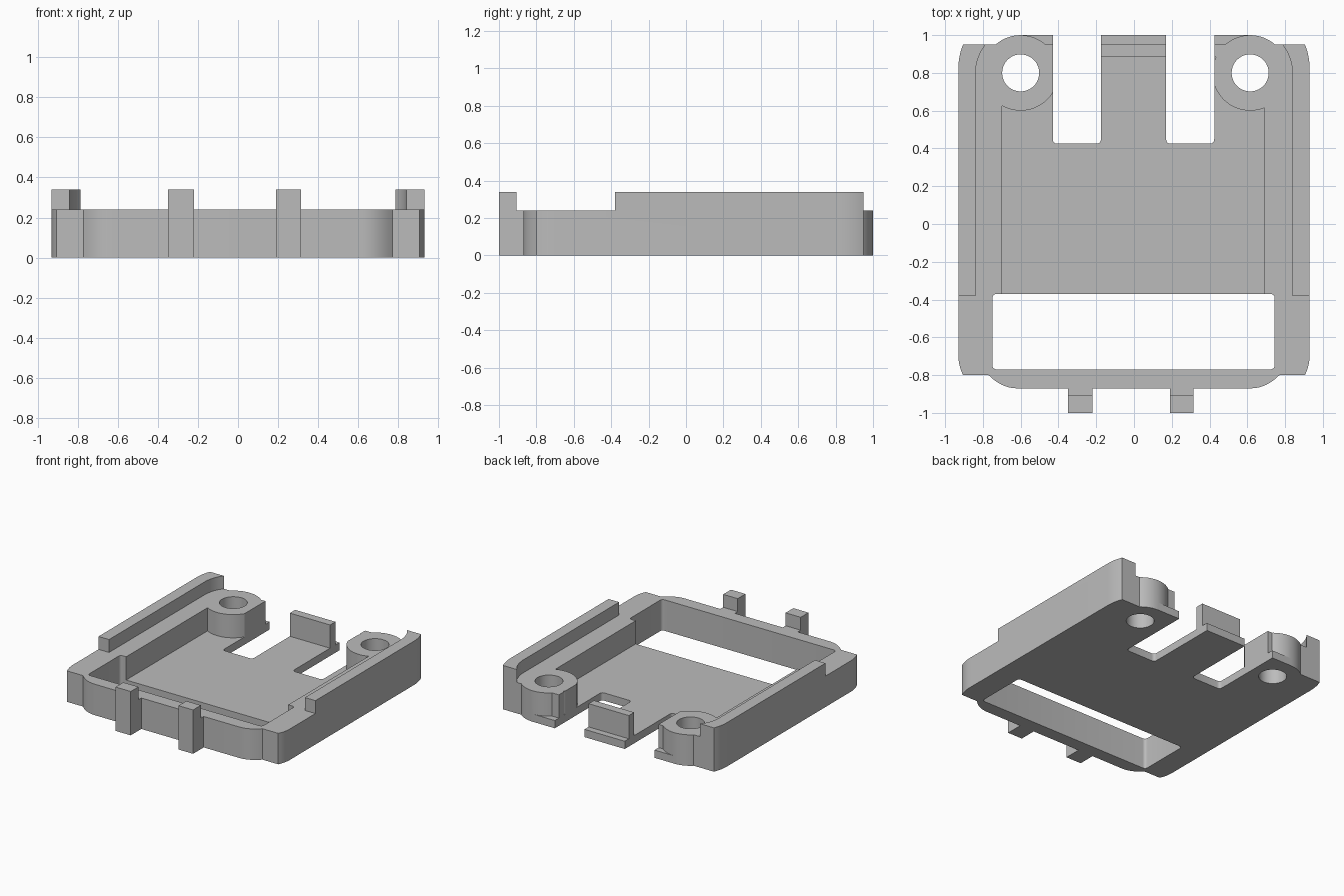
import bpy, bmesh, math
from mathutils import Vector

if "Cube" in bpy.data.objects:
    bpy.data.objects.remove(bpy.data.objects["Cube"])

grey = bpy.data.materials.new("plain grey")
grey.use_nodes = True
grey.diffuse_color = (0.5, 0.5, 0.5, 1)
grey.node_tree.nodes["Principled BSDF"].inputs["Base Color"].default_value = (0.5, 0.5, 0.5, 1)

FLOOR, RIM, TOP = 0.06, 0.24, 0.34


def prism(name, pts, lo, hi, along_x=False):
    """Extrude a closed outline from lo to hi, along z or along x."""
    bm = bmesh.new()
    place = (lambda p, h: Vector((h, p[0], p[1]))) if along_x else (lambda p, h: Vector((p[0], p[1], h)))
    face = bm.faces.new([bm.verts.new(place(p, lo)) for p in pts])
    geom = bmesh.ops.extrude_face_region(bm, geom=[face])["geom"]
    shift = place((0, 0), hi - lo)
    bmesh.ops.translate(bm, vec=shift, verts=[v for v in geom if isinstance(v, bmesh.types.BMVert)])
    bmesh.ops.recalc_face_normals(bm, faces=bm.faces)
    mesh = bpy.data.meshes.new(name)
    bm.to_mesh(mesh)
    bm.free()
    mesh.materials.append(grey)
    ob = bpy.data.objects.new(name, mesh)
    bpy.context.collection.objects.link(ob)
    return ob


def bend(a, c, b, n=8):
    """Curve from a to b pulled towards c."""
    a, b, c = Vector(a), Vector(b), Vector(c)
    return [a * (1 - t) ** 2 + c * 2 * t * (1 - t) + b * t * t for t in (i / n for i in range(n + 1))]


def mirrored(half):
    return half + [(-p[0], p[1]) for p in reversed(half)]


def circle(x, y, r, n=48):
    return [(x + r * math.cos(math.tau * i / n), y + r * math.sin(math.tau * i / n)) for i in range(n)]


def rect(x0, x1, y0, y1, r=0):
    if not r:
        return [(x0, y0), (x1, y0), (x1, y1), (x0, y1)]
    return (bend((x0, y0 + r), (x0, y0), (x0 + r, y0), 4) + bend((x1 - r, y0), (x1, y0), (x1, y0 + r), 4)
            + bend((x1, y1 - r), (x1, y1), (x1 - r, y1), 4) + bend((x0 + r, y1), (x0, y1), (x0, y1 - r), 4))


def combine(target, tool, operation):
    mod = target.modifiers.new(operation, 'BOOLEAN')
    mod.operation, mod.solver, mod.object = operation, 'EXACT', tool
    bpy.context.view_layer.objects.active = target
    bpy.ops.object.modifier_apply(modifier=mod.name)
    bpy.data.objects.remove(tool)


def finish(ob):
    bpy.ops.object.select_all(action='DESELECT')
    ob.select_set(True)
    bpy.context.view_layer.objects.active = ob
    bpy.ops.object.shade_smooth_by_angle(angle=math.radians(30))


# Tray block with bowed front and rounded side ends
outline = (bend((0.62, -0.87), (0.70, -0.87), (0.77, -0.80))
           + bend((0.905, -0.80), (0.93, -0.75), (0.93, -0.69))
           + bend((0.93, 0.82), (0.93, 0.89), (0.905, 0.95)))
tray = prism("tray", mirrored(outline), 0, TOP)

# Lower the rim everywhere except the two raised side lips
rim_cut = ([(1.1, -1.1), (1.1, -0.38), (0.84, -0.38)]
           + bend((0.84, 0.80), (0.835, 0.89), (0.785, 0.95)) + [(0.76, 1.1)])
combine(tray, prism("rim_cutter", mirrored(rim_cut), RIM, 0.5), 'DIFFERENCE')

# Inner pocket above the floor, and the long front opening
combine(tray, prism("pocket_cutter", rect(-0.70, 0.69, -0.5, 0.885), FLOOR, 0.5), 'DIFFERENCE')
combine(tray, prism("opening_cutter", rect(-0.75, 0.745, -0.77, -0.37, 0.025), -0.1, 0.5), 'DIFFERENCE')

# Back floor ledge and screw bosses
combine(tray, prism("ledge", rect(-0.60, 0.615, 0.80, 1.0), 0, FLOOR), 'UNION')
BOSSES = (-0.60, 0.615)
for x in BOSSES:
    combine(tray, prism("boss", circle(x, 0.80, 0.2), 0, RIM), 'UNION')

# Screw holes and the two back slots
for x in BOSSES:
    combine(tray, prism("hole_cutter", circle(x, 0.80, 0.098), -0.1, 0.5), 'DIFFERENCE')
for x0, x1 in ((-0.43, -0.175), (0.17, 0.425)):
    combine(tray, prism("slot_cutter", rect(x0, x1, 0.425, 1.2, 0.025), -0.1, 0.5), 'DIFFERENCE')
finish(tray)

# Front clips with a taller outer post
clip = [(-1.0, 0), (-0.865, 0), (-0.865, RIM), (-0.905, RIM), (-0.905, TOP), (-1.0, TOP)]
for name, x0, x1 in (("right_clip", -0.35, -0.22), ("left_clip", 0.19, 0.315)):
    finish(prism(name, clip, x0, x1, along_x=True))
